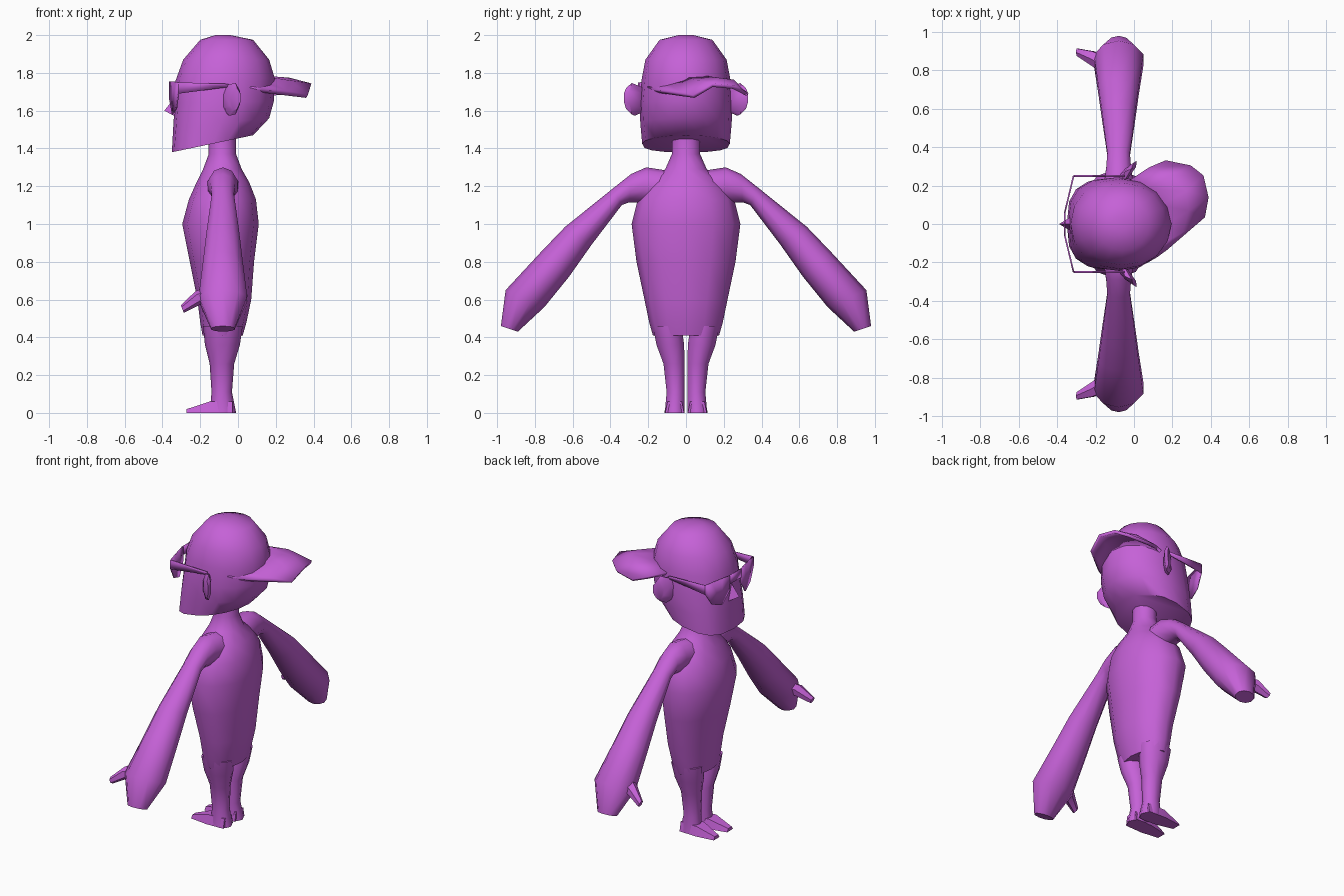
import bpy, bmesh, math
from mathutils import Vector

if "Cube" in bpy.data.objects:
    bpy.data.objects.remove(bpy.data.objects["Cube"])

purple = bpy.data.materials.new("purple")
purple.diffuse_color = (0.56, 0.12, 0.68, 1)
purple.use_nodes = True
purple.node_tree.nodes["Principled BSDF"].inputs["Base Color"].default_value = purple.diffuse_color


def finish(name, bm, angle=50):
    bmesh.ops.recalc_face_normals(bm, faces=bm.faces)
    me = bpy.data.meshes.new(name)
    bm.to_mesh(me)
    bm.free()
    me.materials.append(purple)
    ob = bpy.data.objects.new(name, me)
    bpy.context.collection.objects.link(ob)
    bpy.ops.object.select_all(action='DESELECT')
    ob.select_set(True)
    bpy.context.view_layer.objects.active = ob
    bpy.ops.object.shade_smooth_by_angle(angle=math.radians(angle))
    return ob


def loft(name, rings, angle=50):
    """Skin a list of equal-length point rings and cap both ends."""
    bm = bmesh.new()
    vs = [[bm.verts.new(p) for p in r] for r in rings]
    n = len(vs[0])
    for a, b in zip(vs, vs[1:]):
        for i in range(n):
            j = (i + 1) % n
            bm.faces.new((a[i], a[j], b[j], b[i]))
    bm.faces.new(vs[0])
    bm.faces.new(vs[-1])
    return finish(name, bm, angle)


def sheet(name, rows, thickness):
    """Skin an open grid of points and give it thickness."""
    bm = bmesh.new()
    vs = [[bm.verts.new(p) for p in r] for r in rows]
    for a, b in zip(vs, vs[1:]):
        for i in range(len(a) - 1):
            bm.faces.new((a[i], a[i + 1], b[i + 1], b[i]))
    ob = finish(name, bm, 40)
    mod = ob.modifiers.new("thickness", 'SOLIDIFY')
    mod.thickness, mod.offset = thickness, 0
    return ob


def oval(xf, xb, y0, y1, zf, zb=None, n=12, square=1.0):
    """Level or tilted ring from front xf to back xb; the front half can be squarer."""
    zb = zf if zb is None else zb
    pts = []
    for i in range(n):
        a = 2 * math.pi * i / n
        c, s = math.cos(a), math.sin(a)
        if c < -1e-6:
            c = -abs(c) ** square
            s = math.copysign(abs(s) ** square, s)
        t = (c + 1) / 2
        pts.append(Vector((xf + (xb - xf) * t, (y0 + y1) / 2 + s * (y1 - y0) / 2,
                           zf + (zb - zf) * t)))
    return pts


def strut(top, bottom, half_x, cx=-0.08, n=10):
    """Ring spanning two (y, z) points, with a half width along x."""
    t, b = Vector((cx, *top)), Vector((cx, *bottom))
    mid, r = (t + b) / 2, (t - b) / 2
    return [mid + r * math.cos(2 * math.pi * i / n)
            + Vector((half_x * math.sin(2 * math.pi * i / n), 0, 0)) for i in range(n)]


def flip(rings):
    return [[Vector((p[0], -p[1], p[2])) for p in r] for r in rings]


def both(name, rings, angle=50):
    loft("left_" + name, rings, angle)
    loft("right_" + name, flip(rings), angle)


# Head with a domed crown and a square, sloping jaw
head = [(-0.12, -0.04, 0.04, 2.0, 2.0, 1), (-0.20, 0.08, 0.14, 1.975, 1.975, 1),
        (-0.29, 0.165, 0.215, 1.87, 1.87, 1), (-0.33, 0.195, 0.235, 1.76, 1.77, 0.95),
        (-0.335, 0.19, 0.245, 1.64, 1.65, 0.85), (-0.343, 0.165, 0.242, 1.51, 1.56, 0.75),
        (-0.35, 0.08, 0.232, 1.38, 1.47, 0.72)]
loft("head", [oval(f, b, -w, w, zf, zb, 16, q) for f, b, w, zf, zb, q in head])

# Neck and torso
torso = [(-0.155, -0.01, 0.075, 1.48), (-0.155, -0.01, 0.075, 1.37), (-0.185, 0.02, 0.11, 1.29),
         (-0.22, 0.06, 0.19, 1.22), (-0.26, 0.095, 0.255, 1.13), (-0.295, 0.11, 0.288, 1.0),
         (-0.255, 0.085, 0.262, 0.80), (-0.215, 0.07, 0.22, 0.60), (-0.2, 0.045, 0.195, 0.48),
         (-0.188, 0.025, 0.175, 0.41)]
loft("torso", [oval(f, b, -w, w, z) for f, b, w, z in torso])

# Legs
leg = [(-0.185, 0.025, 0.02, 0.18, 0.46), (-0.175, 0.01, 0.006, 0.16, 0.36),
       (-0.15, -0.02, 0.005, 0.122, 0.26), (-0.14, -0.032, 0.005, 0.105, 0.11),
       (-0.15, -0.01, 0.005, 0.115, 0.0)]
both("leg", [oval(f, b, y0, y1, z, n=10) for f, b, y0, y1, z in leg])

# Feet, wedge shaped and pointing forward
foot = [[(x, y0, 0), (x, y1, 0), (x, y1 - 0.012, h), (x, y0 + 0.012, h)]
        for x, y0, y1, h in [(-0.03, 0.01, 0.11, 0.06), (-0.15, 0.012, 0.115, 0.06),
                             (-0.272, 0.04, 0.10, 0.02)]]
both("foot", foot, 30)

# Arms hanging outward and widening into the hands
arm = [((0.08, 1.28), (0.12, 1.10), 0.09), ((0.21, 1.30), (0.22, 1.11), 0.08),
       ((0.29, 1.265), (0.30, 1.115), 0.068), ((0.385, 1.19), (0.34, 1.10), 0.062),
       ((0.64, 0.985), (0.50, 0.89), 0.092), ((0.765, 0.855), (0.62, 0.72), 0.11),
       ((0.955, 0.65), (0.75, 0.56), 0.135), ((0.98, 0.46), (0.89, 0.43), 0.065)]
both("arm", [strut(*a) for a in arm])

# Thumbs
thumb = []
for x, y, z, w, h in [(-0.14, 0.82, 0.62, 0.05, 0.05), (-0.21, 0.86, 0.61, 0.045, 0.035),
                      (-0.295, 0.895, 0.55, 0.022, 0.02)]:
    thumb.append([(x + h * 0.4 * math.cos(a), y + w * math.sin(a), z - h * math.cos(a))
                  for a in (i * math.pi / 3 for i in range(6))])
both("thumb", thumb)

# Ears, slanted eight-sided slabs
ear = []
for off, s in [(-0.03, 0.7), (0.03, 1.0), (0.06, 0.65)]:
    ear.append([(-0.045 + off * 0.5 + 0.045 * s * math.cos(a), 0.25 + off + 0.02 * math.cos(a),
                 1.66 + 0.09 * s * math.sin(a) + 0.01 * math.cos(a))
                for a in (math.pi * (i + 0.5) / 4 for i in range(8))])
both("ear", ear, 40)

# Nose
bm = bmesh.new()
top, tip, l, r = [bm.verts.new(p) for p in
                  [(-0.32, 0, 1.69), (-0.39, 0, 1.60), (-0.325, 0.04, 1.565), (-0.325, -0.04, 1.565)]]
for f in [(top, tip, l), (top, r, tip), (tip, r, l), (top, l, r)]:
    bm.faces.new(f)
finish("nose", bm, 20)

# Cap brim, arched and turned to one side
root = [(-0.02, 0.225, 1.74), (0.07, 0.18, 1.765), (0.14, 0.10, 1.775),
        (0.16, 0.0, 1.77), (0.14, -0.10, 1.74), (0.06, -0.20, 1.72)]
mid = [(0.08, 0.29, 1.71), (0.19, 0.25, 1.755), (0.27, 0.17, 1.765),
       (0.28, 0.07, 1.75), (0.25, -0.04, 1.70), (0.12, -0.165, 1.705)]
edge = [(0.165, 0.325, 1.685), (0.295, 0.30, 1.70), (0.36, 0.25, 1.725),
        (0.385, 0.14, 1.735), (0.365, 0.04, 1.675), (0.17, -0.13, 1.70)]
sheet("cap_brim", [root, mid, edge], 0.02)

# Glasses: side arms, lenses and bridge
for side, s in (("left", 1), ("right", -1)):
    sheet(side + "_glasses_arm", [[(-0.315, s * 0.25, 1.75), (-0.05, s * 0.25, 1.742)],
                                  [(-0.315, s * 0.25, 1.69), (-0.05, s * 0.25, 1.725)]], 0.008)
    cols = [(0.25, 1.75, 1.69), (0.2, 1.752, 1.61), (0.12, 1.755, 1.58), (0.06, 1.755, 1.66)]
    pts = [(-0.315 - (0.25 - y) * 0.24, s * y, a, b) for y, a, b in cols]
    sheet(side + "_lens", [[(x, y, a) for x, y, a, b in pts],
                           [(x, y, b) for x, y, a, b in pts]], 0.008)
sheet("glasses_bridge", [[(-0.36, -0.06, 1.755), (-0.36, 0.06, 1.755)],
                         [(-0.36, -0.06, 1.70), (-0.36, 0.06, 1.70)]], 0.008)
